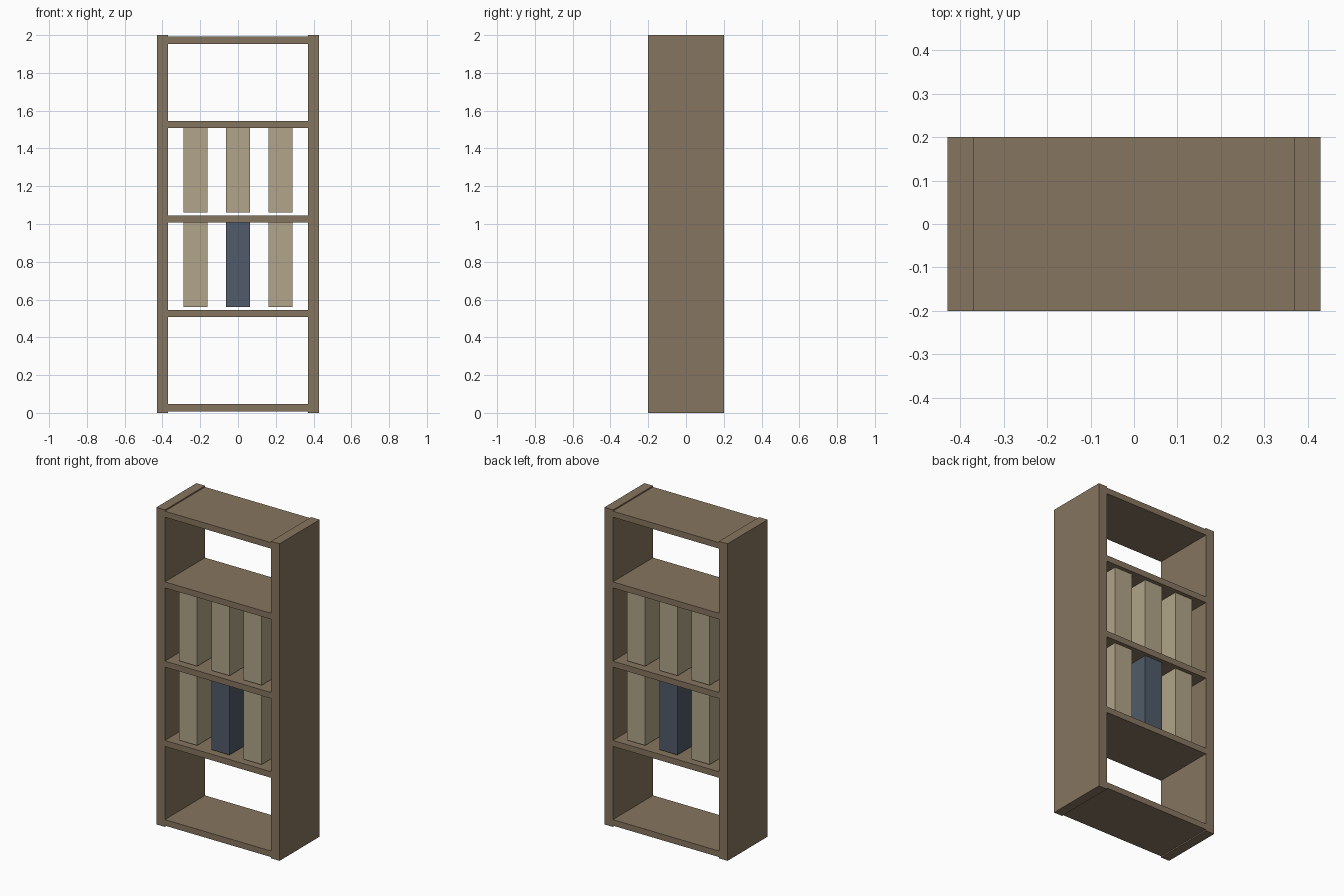
import bpy

if "Cube" in bpy.data.objects:
    bpy.data.objects.remove(bpy.data.objects["Cube"])


def material(name, color):
    mat = bpy.data.materials.new(name)
    mat.diffuse_color = (*color, 1)
    mat.use_nodes = True
    mat.node_tree.nodes["Principled BSDF"].inputs["Base Color"].default_value = mat.diffuse_color
    return mat


def box(name, center, size, mat):
    bpy.ops.mesh.primitive_cube_add(size=1, location=center)
    obj = bpy.context.object
    obj.name = name
    obj.scale = size
    bpy.ops.object.transform_apply(location=False, rotation=False, scale=True)
    obj.data.materials.append(mat)
    return obj


wood = material("wood", (0.24, 0.178, 0.114))
tan = material("tan", (0.445, 0.376, 0.25))
blue = material("blue", (0.08, 0.105, 0.144))

DEPTH = 0.4

# Upright side panels
for side, x in (("left", -0.4), ("right", 0.4)):
    box(f"{side}_side_panel", (x, 0, 1), (0.06, DEPTH, 2), wood)

# Horizontal boards, bottom to top, between the panels
boards = (("bottom_board", 0.027), ("lower_shelf", 0.527),
          ("middle_shelf", 1.027), ("upper_shelf", 1.527),
          ("top_board", 1.973))
for name, z in boards:
    box(name, (0, 0, z), (0.74, DEPTH, 0.038), wood)

# Storage boxes: three per row in the two middle bays, one of them blue
for row, z in (("lower", 0.784), ("upper", 1.284)):
    for column, x in (("left", -0.225), ("middle", 0), ("right", 0.225)):
        mat = blue if (row, column) == ("lower", "middle") else tan
        box(f"{row}_{column}_storage_box", (x, 0, z), (0.126, 0.35, 0.448), mat)
